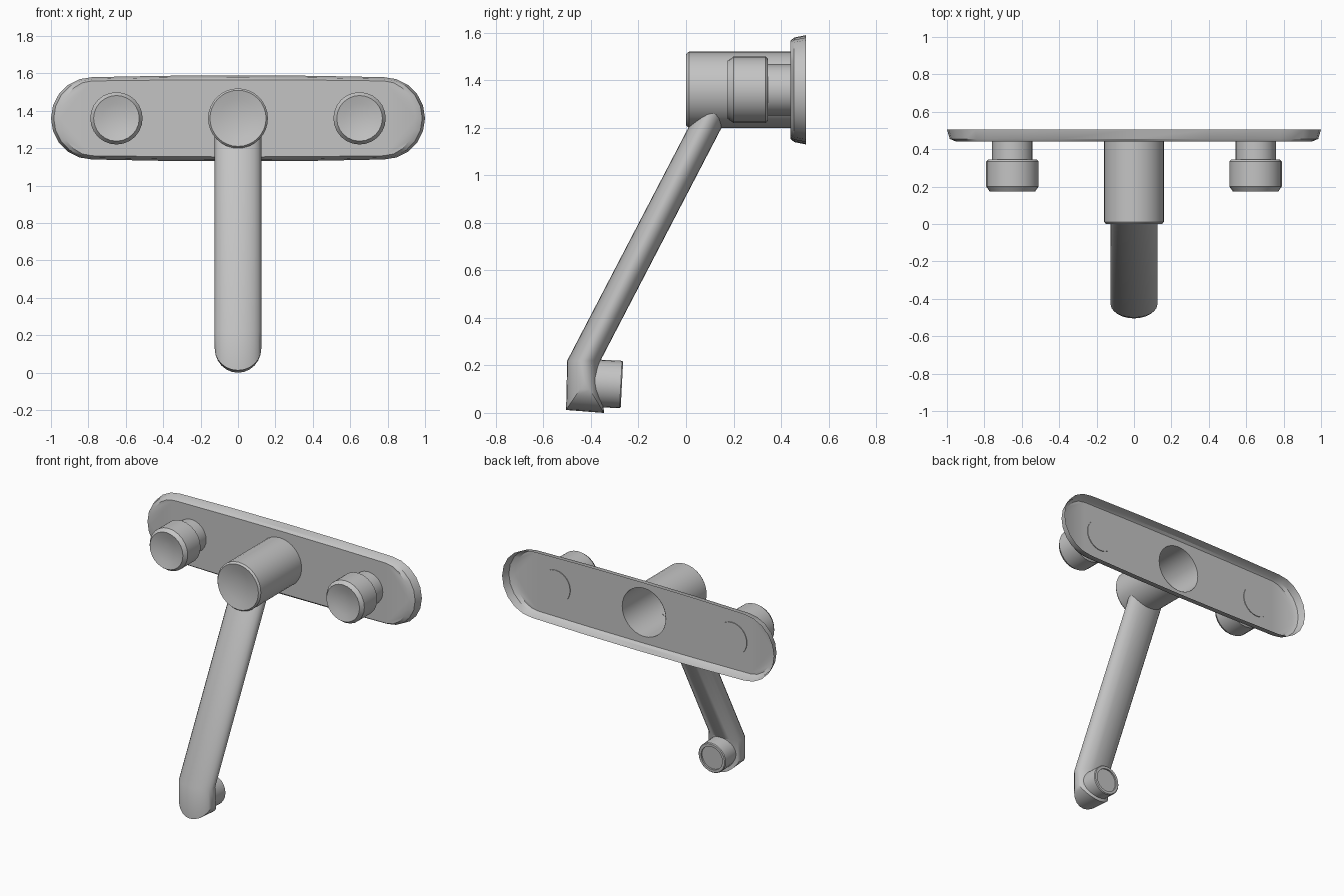
import bpy, bmesh
from math import sin, cos, pi, sqrt, radians
from mathutils import Matrix

if "Cube" in bpy.data.objects:
    bpy.data.objects.remove(bpy.data.objects["Cube"], do_unlink=True)

# Single metal colour
metal = bpy.data.materials.new("brushed grey metal")
metal.use_nodes = True
COLOUR = (0.55, 0.55, 0.55, 1)
metal.diffuse_color = COLOUR
metal.node_tree.nodes["Principled BSDF"].inputs["Base Color"].default_value = COLOUR

AXIS_Z = 1.36      # height of the wall plate centre line
BODY_R = 0.16


def finish(bm, name, recalc=True):
    bmesh.ops.remove_doubles(bm, verts=bm.verts, dist=0.0005)
    if recalc:
        bmesh.ops.recalc_face_normals(bm, faces=bm.faces)
    mesh = bpy.data.meshes.new(name)
    bm.to_mesh(mesh)
    bm.free()
    mesh.materials.append(metal)
    ob = bpy.data.objects.new(name, mesh)
    bpy.context.collection.objects.link(ob)
    bpy.ops.object.select_all(action='DESELECT')
    ob.select_set(True)
    bpy.context.view_layer.objects.active = ob
    bpy.ops.object.shade_smooth_by_angle(angle=radians(30))
    return ob


def bridge(bm, a, b):
    n = len(a)
    for i in range(n):
        j = (i + 1) % n
        bm.faces.new((a[i], a[j], b[j], b[i]))


def lathe(name, profile, x=0, z=AXIS_Z, segs=24, tilt=0):
    """Turn (radius, y) points around an axis along y."""
    bm = bmesh.new()
    rings = [[bm.verts.new((r * cos(2 * pi * i / segs), y, r * sin(2 * pi * i / segs)))
              for i in range(segs)] for r, y in profile]
    for a, b in zip(rings, rings[1:]):
        bridge(bm, a, b)
    bm.transform(Matrix.Translation((x, 0, z)) @ Matrix.Rotation(tilt, 4, 'X'))
    return finish(bm, name)


# Wall plate: open-backed shell with rounded ends and a hole for the body
def outline(bm, y, rx, rz, crown, steps=10):
    pts = []
    for s in (1, -1):
        for i in range(steps + 1):
            t = -pi / 2 + pi * i / steps
            pts.append((s * (0.78 + rx * cos(t)), s * rz * sin(t)))
        for x in (0.4, 0, -0.4):
            pts.append((s * x, s * (rz + crown * (1 - (x / 0.78) ** 2))))
    return [bm.verts.new((x, y, AXIS_Z + z)) for x, z in pts]


bm = bmesh.new()
rings = [outline(bm, *p) for p in ((0.505, 0.22, 0.22, 0.01),
                                   (0.455, 0.205, 0.21, 0.01),
                                   (0.44, 0.17, 0.2, 0.006))]
for a, b in zip(rings, rings[1:]):
    bridge(bm, a, b)
hole = [bm.verts.new((BODY_R * cos(pi * i / 16), 0.44, AXIS_Z + BODY_R * sin(pi * i / 16)))
        for i in range(32)]
edges = [bm.edges.new((hole[i], hole[(i + 1) % 32])) for i in range(32)]
edges += [bm.edges.get((v, rings[-1][(i + 1) % len(rings[-1])]))
          for i, v in enumerate(rings[-1])]
bmesh.ops.triangle_fill(bm, use_beauty=True, edges=edges, normal=(0, -1, 0))
finish(bm, "wall_plate")

# Hollow central body with a dished front
lathe("body", [(BODY_R, 0.442), (BODY_R, 0.012), (0.15, 0), (0.1, 0.012),
               (0.05, 0.019), (0, 0.021)], segs=32)

# Two knobs on narrower necks
for side, x in (("left", 0.65), ("right", -0.65)):
    lathe(side + "_neck", [(0, 0.445), (0.108, 0.445), (0.108, 0.33), (0, 0.33)], x)
    lathe(side + "_knob", [(0, 0.345), (0.13, 0.345), (0.14, 0.335), (0.14, 0.2),
                           (0.122, 0.175), (0.08, 0.186), (0.04, 0.192), (0, 0.194)], x)

# Spout: slanted oval arm fitted to the body, ending in a rounded foot
N = 24
HALF_W, HALF_D, FOOT_Y, BEND_Z = 0.125, 0.07, -0.43, 0.22
bm = bmesh.new()
top, bend, foot = [], [], []
for i in range(N):
    x, d = HALF_W * cos(2 * pi * i / N), HALF_D * sin(2 * pi * i / N)
    join_z = AXIS_Z - sqrt(BODY_R ** 2 - x * x) + 0.002
    top.append(bm.verts.new((x, FOOT_Y + d + 0.52 * (join_z - BEND_Z), join_z)))
    bend.append(bm.verts.new((x, FOOT_Y + d, BEND_Z)))
    z = 0.131 - sqrt(max(0, HALF_W ** 2 - x * x)) - 0.09 * d
    foot.append(bm.verts.new((x, FOOT_Y + 0.005 + 1.14 * d, z)))
bridge(bm, top, bend)
bridge(bm, bend, foot)
for i in range(N // 2):
    quad = [foot[i], foot[i + 1], foot[(N - i - 1) % N], foot[(N - i) % N]]
    bm.faces.new(list(dict.fromkeys(quad)))
finish(bm, "spout")

# Outlet nozzle behind the foot, with a shallow recessed mouth
lathe("nozzle", [(0, -0.42), (0.1, -0.42), (0.1, -0.275), (0.095, -0.27), (0.078, -0.27),
                 (0.078, -0.28), (0, -0.28)], z=0.105, tilt=radians(-3))
